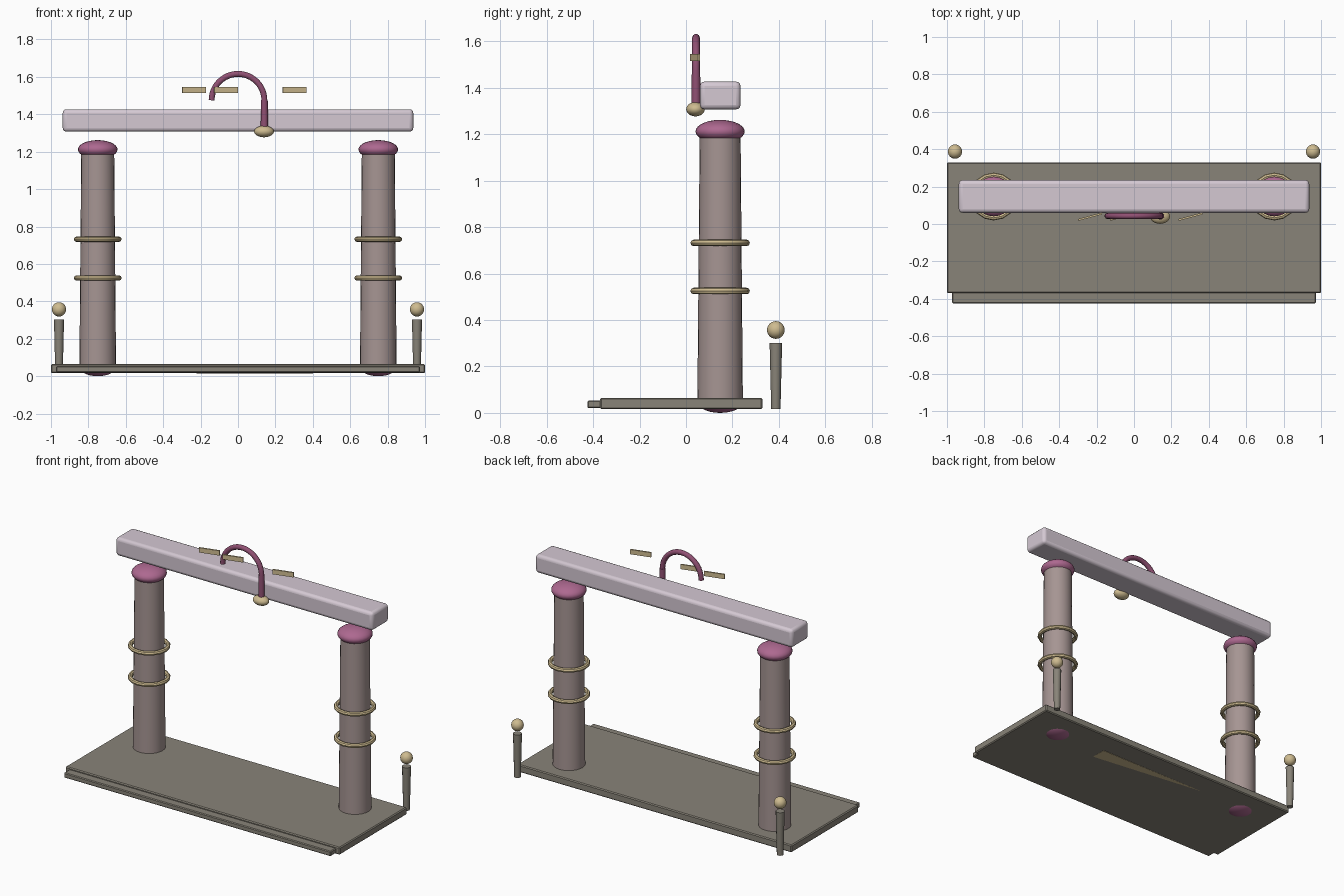
import bpy, math
from mathutils import Vector

if "Cube" in bpy.data.objects:
    bpy.data.objects.remove(bpy.data.objects["Cube"])


def material(name, rgb):
    m = bpy.data.materials.new(name)
    m.diffuse_color = (*rgb, 1)
    m.use_nodes = True
    m.node_tree.nodes["Principled BSDF"].inputs["Base Color"].default_value = m.diffuse_color
    return m


STONE = material("dark_stone", (0.25, 0.23, 0.19))
PILLAR = material("pillar_stone", (0.38, 0.30, 0.29))
PALE = material("pale_lilac", (0.66, 0.58, 0.65))
PINK = material("pink", (0.42, 0.14, 0.28))
PLUM = material("plum", (0.28, 0.08, 0.17))
GOLD = material("gold", (0.62, 0.50, 0.28))


def finish(name, mat, smooth=True):
    o = bpy.context.object
    o.name = name
    o.data.materials.append(mat)
    if smooth:
        bpy.ops.object.shade_smooth_by_angle(angle=math.radians(40))
    return o


def box(name, lo, hi, mat, bevel=0.0, segments=2, rot=(0, 0, 0)):
    lo, hi = Vector(lo), Vector(hi)
    bpy.ops.mesh.primitive_cube_add(size=1, location=(lo + hi) / 2)
    o = bpy.context.object
    o.scale = hi - lo
    bpy.ops.object.transform_apply(location=False, rotation=False, scale=True)
    o.rotation_euler = rot
    if bevel:
        b = o.modifiers.new("bevel", 'BEVEL')
        b.width, b.segments = bevel, segments
    return finish(name, mat, bevel > 0.01)


def ball(name, loc, radii, mat):
    bpy.ops.mesh.primitive_uv_sphere_add(segments=24, ring_count=14, radius=1, location=loc)
    bpy.context.object.scale = radii
    bpy.ops.object.transform_apply(location=False, rotation=False, scale=True)
    return finish(name, mat)


def taper(name, x, y, z0, z1, r0, r1, mat, sides=24):
    bpy.ops.mesh.primitive_cone_add(vertices=sides, radius1=r0, radius2=r1,
                                    depth=z1 - z0, location=(x, y, (z0 + z1) / 2))
    return finish(name, mat)


# Base slab, front step and the inlay showing on the underside
box("base_slab", (-1, -0.37, 0.016), (1, 0.33, 0.065), STONE, 0.006, 1)
box("front_step", (-0.972, -0.425, 0.02), (0.972, -0.36, 0.053), STONE, 0.005, 1)
box("underside_inlay", (-0.4, 0.075, 0.016), (0.4, 0.18, 0.046), GOLD, rot=(-0.02, 0.0026, 0))

for side, s in (("left", -1), ("right", 1)):
    # Pillars with rounded foot, cap and two rings
    x, y = 0.75 * s, 0.147
    taper(side + "_pillar", x, y, 0.05, 1.21, 0.098, 0.088, PILLAR)
    ball(side + "_pillar_foot", (x, y, 0.05), (0.1, 0.1, 0.05), PINK)
    ball(side + "_pillar_cap", (x, y, 1.212), (0.106, 0.106, 0.05), PINK)
    for level, z in (("lower", 0.525), ("upper", 0.732)):
        bpy.ops.mesh.primitive_torus_add(location=(x, y, z), major_radius=0.114,
                                         minor_radius=0.014, major_segments=16,
                                         minor_segments=8)
        finish(f"{side}_{level}_ring", GOLD)
    # Rear posts with ball finials
    taper(side + "_rear_post", 0.957 * s, 0.387, 0.016, 0.302, 0.02, 0.027, STONE, 12)
    ball(side + "_finial", (0.957 * s, 0.387, 0.357), (0.038,) * 3, GOLD)

# Lintel beam
box("beam", (-0.937, 0.06, 1.307), (0.937, 0.235, 1.427), PALE, 0.02, 3)

# Hooked arch: half-circle tube swept as a curve
R, CZ, HY = 0.141, 1.475, 0.043
curve = bpy.data.curves.new("hook_arch", 'CURVE')
curve.dimensions = '3D'
curve.bevel_depth, curve.bevel_resolution = 0.0165, 3
curve.use_fill_caps = True
sp = curve.splines.new('POLY')
N = 24
sp.points.add(N)
for i, p in enumerate(sp.points):
    a = math.pi * i / N
    p.co = (R * math.cos(a), HY, CZ + R * math.sin(a), 1)
arch = bpy.data.objects.new("hook_arch", curve)
bpy.context.collection.objects.link(arch)
curve.materials.append(PLUM)

# Hook stem and knob
taper("hook_stem", R, HY, 1.31, 1.477, 0.02, 0.018, PLUM, 16)
ball("hook_knob", (0.139, 0.041, 1.308), (0.053, 0.04, 0.031), GOLD)

# Three small floating bars, each turned slightly
for i, x in enumerate((-0.235, -0.064, 0.302)):
    box(f"small_bar_{i + 1}", (x - 0.066, 0.034, 1.515), (x + 0.066, 0.044, 1.546), GOLD,
        rot=(0, 0, math.radians(15)))
